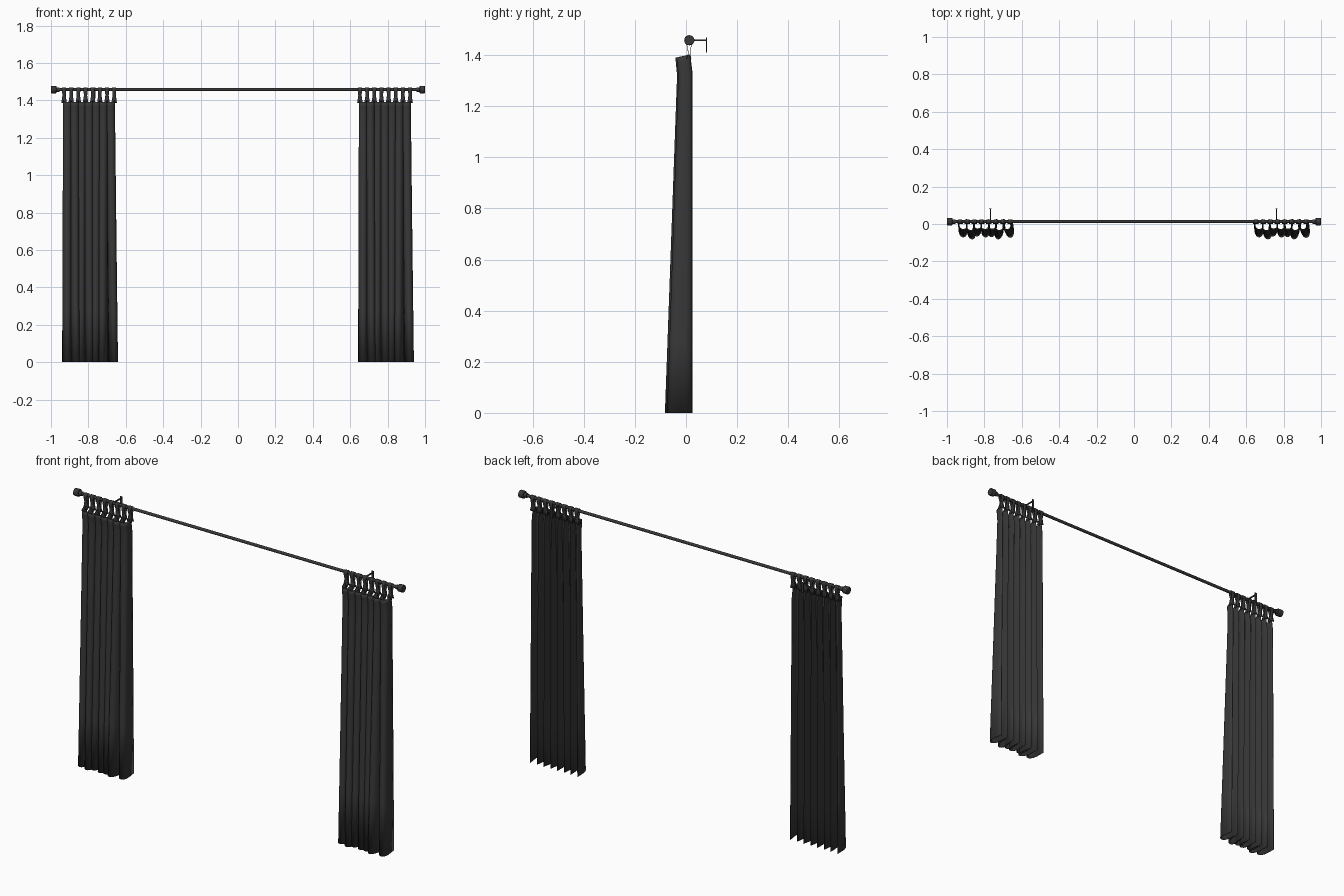
import bpy, bmesh, math
from mathutils import Vector

if "Cube" in bpy.data.objects:
    bpy.data.objects.remove(bpy.data.objects["Cube"])

ROD_Y, ROD_Z, SHIFT = 0.013, 1.458, 1.582
mat = bpy.data.materials.new("dark_grey")
mat.diffuse_color = (0.04, 0.04, 0.04, 1)
mat.use_nodes = True
mat.node_tree.nodes["Principled BSDF"].inputs["Base Color"].default_value = mat.diffuse_color


def finish(ob, name, smooth=True):
    ob.name = name
    ob.data.materials.append(mat)
    if smooth:
        bpy.ops.object.select_all(action='DESELECT')
        ob.select_set(True)
        bpy.context.view_layer.objects.active = ob
        bpy.ops.object.shade_smooth_by_angle(angle=math.radians(40))
    return ob


def cyl(name, r, x0, x1):
    bpy.ops.mesh.primitive_cylinder_add(vertices=20, radius=r, depth=abs(x1 - x0),
        location=((x0 + x1) / 2, ROD_Y, ROD_Z), rotation=(0, math.pi / 2, 0))
    return finish(bpy.context.object, name)


def box(name, c, s):
    bpy.ops.mesh.primitive_cube_add(size=1, location=c)
    bpy.context.object.scale = s
    return finish(bpy.context.object, name, False)


def sheet(name, rows, thick):
    """Grid surface from rows of points, given a little cloth thickness."""
    bm = bmesh.new()
    vs = [[bm.verts.new(p) for p in row] for row in rows]
    for a, b in zip(vs, vs[1:]):
        for i in range(len(a) - 1):
            bm.faces.new((a[i], a[i + 1], b[i + 1], b[i]))
    me = bpy.data.meshes.new(name)
    bm.to_mesh(me)
    bm.free()
    ob = bpy.data.objects.new(name, me)
    bpy.context.collection.objects.link(ob)
    finish(ob, name)
    m = ob.modifiers.new("cloth", 'SOLIDIFY')
    m.thickness, m.offset = thick, 0
    return ob


# Rod with a collar and a cap at each end
cyl("rod", 0.008, -0.975, 0.975)
for s, side in ((-1, "left"), (1, "right")):
    cyl("finial_neck_" + side, 0.012, s * 0.955, s * 0.972)
    cap = cyl("finial_" + side, 0.02, s * 0.971, s * 1.0)
    b = cap.modifiers.new("round", 'BEVEL')
    b.width, b.segments = 0.003, 2

# Wall brackets
for x, side in ((-0.768, "left"), (0.762, "right")):
    box("bracket_arm_" + side, (x, 0.047, ROD_Z), (0.006, 0.068, 0.006))
    box("bracket_plate_" + side, (x, 0.081, 1.439), (0.012, 0.004, 0.058))

# Pleated curtains: rounded folds in front, pinched valleys at the back
LEAN = (0.006, 0.012, -0.004, 0.002, -0.008, -0.014, 0.010)
DEEP = (0.9, 1.0, 0.85, 0.9, 0.88, 1.0, 0.92)
FOLDS, STEPS = 7, 14


def fold_point(k, u, f, dx):
    """f runs from 0 at the top hem to 1 at the floor."""
    left, width = -0.932 - 0.007 * f, 0.27 + 0.018 * f
    prof = max(0, math.sin(math.pi * u)) ** 0.75
    back = 0.015 + 0.009 * min(1, f * 20)
    depth = (0.055 + 0.05 * f) * DEEP[k]
    x = left + width * (k + u) / FOLDS
    x += LEAN[k] * prof * f - 0.010 * math.sin(2 * math.pi * u)
    z = (1.402 - 0.012 * prof) * (1 - f)
    return Vector((x + dx, back - depth * prof, z))


for dx, side in ((0, "left"), (SHIFT, "right")):
    rows = []
    for f in (0, 0.015, 0.05, 0.15, 0.3, 0.45, 0.6, 0.8, 1):
        row = [fold_point(k, j / STEPS, f, dx) for k in range(FOLDS) for j in range(STEPS)]
        rows.append(row + [fold_point(FOLDS - 1, 1, f, dx)])
    sheet("curtain_" + side, rows, 0.003)

    # Tab straps looping over the rod from each valley
    for t in range(FOLDS + 1):
        xc = -0.93 + 0.268 * t / FOLDS + dx
        path = [(0.002, 1.385, 0.015), (0.009, 1.405, 0.012), (0.007, 1.425, 0.009),
                (0.002, 1.445, 0.010)]
        for i in range(9):
            a = math.pi * (1 - i / 8)
            path.append((ROD_Y + 0.0105 * math.cos(a), ROD_Z + 0.0105 * math.sin(a), 0.011))
        path += [(0.023, 1.445, 0.010), (0.018, 1.425, 0.009), (0.016, 1.405, 0.012),
                 (0.02, 1.385, 0.015)]
        rows = [[(xc + w * h, y, z) for w in (-1, 0, 1)] for y, z, h in path]
        sheet(f"tab_{side}_{t + 1}", rows, 0.002)
